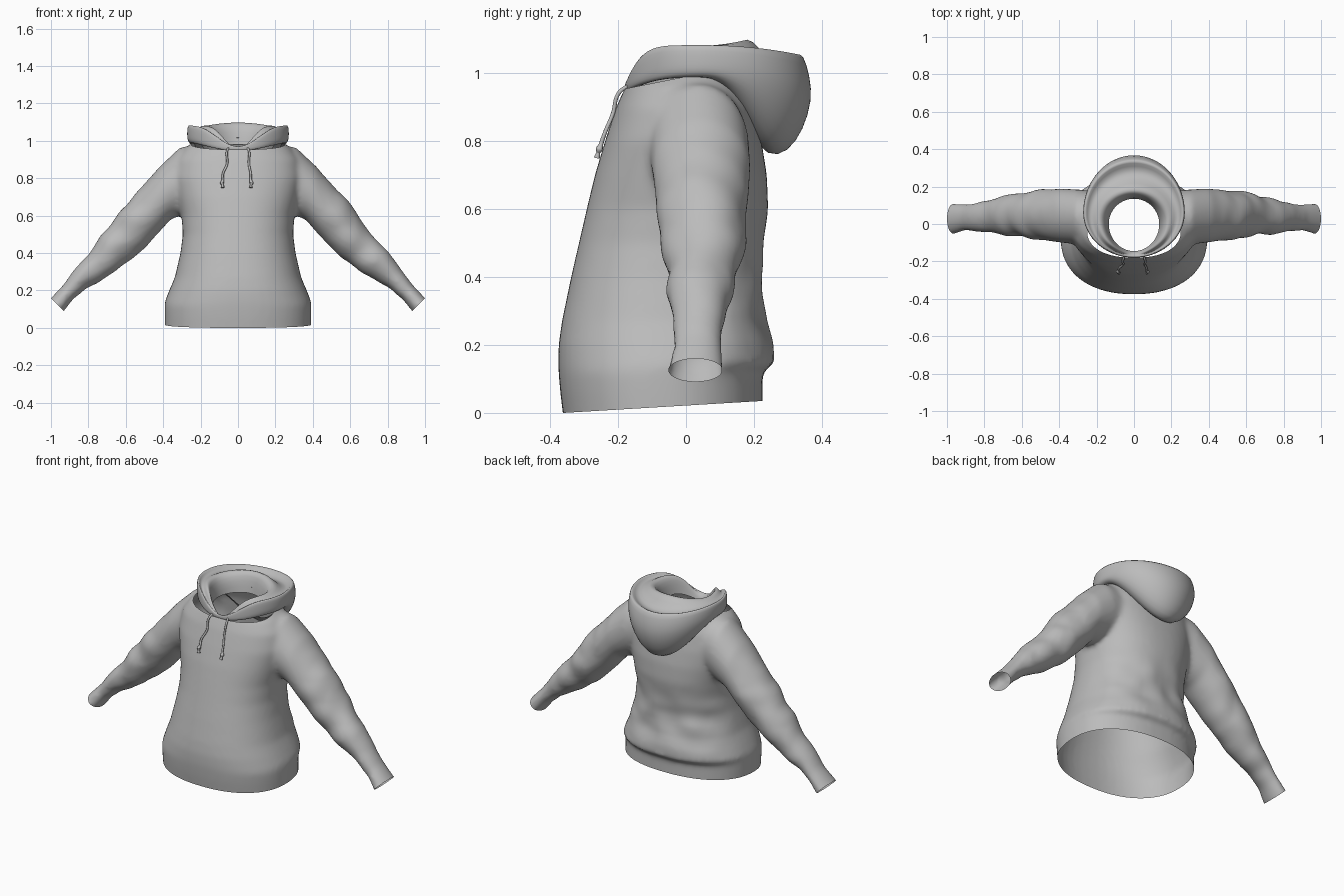
import bpy, bmesh, math
from mathutils import Vector, noise

cube = bpy.data.objects.get("Cube")
if cube:
    bpy.data.objects.remove(cube)

grey = bpy.data.materials.new("grey fleece")
grey.use_nodes = True
colour = (0.5, 0.5, 0.5, 1)
grey.diffuse_color = colour
grey.node_tree.nodes["Principled BSDF"].inputs["Base Color"].default_value = colour


def add_object(name, bm):
    mesh = bpy.data.meshes.new(name)
    bm.to_mesh(mesh)
    bm.free()
    mesh.materials.append(grey)
    for p in mesh.polygons:
        p.use_smooth = True
    obj = bpy.data.objects.new(name, mesh)
    bpy.context.collection.objects.link(obj)
    return obj


def loft(bm, rings, caps=True):
    """Skin closed rings of points with quads."""
    rows = [[bm.verts.new(p) for p in ring] for ring in rings]
    n = len(rows[0])
    for a, b in zip(rows, rows[1:]):
        for i in range(n):
            j = (i + 1) % n
            bm.faces.new((a[i], a[j], b[j], b[i]))
    if caps:
        bm.faces.new(rows[0][::-1])
        bm.faces.new(rows[-1])


def power(v, e):
    return math.copysign(abs(v) ** e, v)


def angles(n):
    return [2 * math.pi * i / n for i in range(n)]


def body_ring(z, front, back, half, e=0.88):
    mid = (front + back) / 2
    depth = (back - front) / 2
    return [(half * power(math.cos(t), e), mid + depth * power(math.sin(t), e), z)
            for t in angles(48)]


def sleeve_ring(low, high, front, back, side):
    lo, hi = Vector((low[0], 0, low[1])), Vector((high[0], 0, high[1]))
    ring = []
    for t in angles(32):
        p = (lo + hi) / 2 + (hi - lo) / 2 * math.sin(t)
        p.y = (front + back) / 2 + (back - front) / 2 * math.cos(t)
        p.x *= side
        ring.append(p)
    return ring if side < 0 else ring[::-1]


# Body profile: height, front, back, half width
body = [
    (-0.06, -0.355, 0.225, 0.39), (0.06, -0.37, 0.225, 0.392),
    (0.12, -0.375, 0.225, 0.392), (0.145, -0.376, 0.262, 0.39),
    (0.2, -0.375, 0.258, 0.368), (0.27, -0.365, 0.235, 0.338),
    (0.4, -0.338, 0.22, 0.308), (0.5, -0.315, 0.228, 0.295),
    (0.6, -0.292, 0.242, 0.302), (0.7, -0.268, 0.238, 0.325),
    (0.8, -0.238, 0.222, 0.345), (0.9, -0.205, 0.2, 0.33),
    (0.96, -0.178, 0.175, 0.285), (1.0, -0.15, 0.155, 0.23),
    (1.03, -0.12, 0.13, 0.15)]

# Sleeve profile: underside point, upper point, front, back
sleeve = [
    ((0.1, 0.68), (0.14, 0.99), -0.09, 0.16), ((0.28, 0.61), (0.31, 0.965), -0.11, 0.185),
    ((0.36, 0.58), (0.42, 0.862), -0.1, 0.19), ((0.43, 0.5), (0.52, 0.745), -0.09, 0.185),
    ((0.5, 0.425), (0.62, 0.635), -0.075, 0.175), ((0.56, 0.365), (0.7, 0.525), -0.065, 0.16),
    ((0.7, 0.28), (0.8, 0.405), -0.052, 0.135), ((0.82, 0.2), (0.89, 0.292), -0.04, 0.11),
    ((0.88, 0.155), (0.93, 0.235), -0.035, 0.105), ((0.93, 0.09), (1.0, 0.16), -0.055, 0.11),
    ((0.96, 0.06), (1.03, 0.13), -0.06, 0.115)]

# Body and sleeves welded into one skin
bm = bmesh.new()
loft(bm, [body_ring(*r) for r in body])
for side in (-1, 1):
    loft(bm, [sleeve_ring(*r, side) for r in sleeve])
bmesh.ops.recalc_face_normals(bm, faces=bm.faces)
blank = add_object("sweater_blank", bm)
remesh = blank.modifiers.new("weld", "REMESH")
remesh.mode = "VOXEL"
remesh.voxel_size = 0.013
welded = blank.evaluated_get(bpy.context.evaluated_depsgraph_get())
bm = bmesh.new()
bm.from_mesh(welded.to_mesh())
bpy.data.objects.remove(blank)
for _ in range(5):
    bmesh.ops.smooth_vert(bm, verts=bm.verts, factor=0.5,
                          use_axis_x=True, use_axis_y=True, use_axis_z=True)

# Soft cloth folds on the sleeves and the lower back
bm.normal_update()
for v in bm.verts:
    x, y, z = v.co
    arm = max(0, min(1, (abs(x) - 0.4) * 6)) * max(0, min(1, (0.92 - abs(x)) * 8))
    waist = max(0, min(1, y * 8)) * max(0, 1 - abs(z - 0.35) * 4) * (abs(x) < 0.42)
    v.co += v.normal * noise.noise(Vector((x * 8, y * 5, z * 9))) * 0.014 * max(arm, waist)

# Open the hem, cuffs and neck
for point, normal in (((0, -0.36, 0), (0, 0.06, -1)), ((1, 0, 0.16), (1, 0, -1)),
                      ((-1, 0, 0.16), (-1, 0, -1)), ((0, -0.17, 0.955), (0, -0.2, 1))):
    bmesh.ops.bisect_plane(bm, geom=bm.verts[:] + bm.edges[:] + bm.faces[:],
                           plane_co=point, plane_no=normal, clear_outer=True)
add_object("sweater_body", bm)


def hood_ring(front, back, half, z_front, z_side, z_back, mid, sharp):
    ring = []
    for t in angles(64):
        c, s = math.cos(t), math.sin(t)
        if s < 0:
            y = mid + (mid - front) * s
            z = z_side + (z_front - z_side) * abs(s) ** sharp
        else:
            y = mid + (back - mid) * s
            z = z_side + (z_back - z_side) * s ** 2
        ring.append((half * c, y, z))
    return ring


# Hood: outer bag, rim, then the folded inner collar
hood = [
    (-0.165, 0.19, 0.2, 0.945, 0.99, 0.82, 0.05, 3),
    (-0.175, 0.24, 0.24, 0.945, 0.985, 0.75, 0.05, 3),
    (-0.178, 0.3, 0.262, 0.95, 0.99, 0.765, 0.06, 3),
    (-0.18, 0.345, 0.27, 0.955, 1.005, 0.83, 0.06, 4),
    (-0.18, 0.372, 0.272, 0.96, 1.025, 0.92, 0.06, 4),
    (-0.18, 0.365, 0.272, 0.965, 1.05, 0.99, 0.06, 5),
    (-0.178, 0.345, 0.27, 0.97, 1.08, 1.055, 0.06, 6),
    (-0.172, 0.33, 0.258, 0.97, 1.085, 1.055, 0.06, 6),
    (-0.168, 0.29, 0.242, 0.968, 1.06, 1.02, 0.05, 6),
    (-0.166, 0.24, 0.215, 0.965, 1.065, 1.04, 0.04, 6),
    (-0.162, 0.195, 0.19, 0.962, 1.085, 1.1, 0.03, 6),
    (-0.158, 0.165, 0.165, 0.958, 1.075, 1.1, 0.02, 6),
    (-0.15, 0.145, 0.145, 0.95, 1.03, 1.05, 0.0, 5),
    (-0.145, 0.135, 0.135, 0.935, 0.975, 0.98, 0.0, 4)]
bm = bmesh.new()
loft(bm, [hood_ring(*r) for r in hood], caps=False)
hood_obj = add_object("hood", bm)
smooth = hood_obj.modifiers.new("smooth", "SUBSURF")
smooth.levels = smooth.render_levels = 1


# Drawstrings with thicker knotted tips
def tube(name, points):
    curve = bpy.data.curves.new(name, "CURVE")
    curve.dimensions = "3D"
    curve.bevel_depth = 0.006
    curve.bevel_resolution = 2
    curve.use_fill_caps = True
    curve.materials.append(grey)
    spline = curve.splines.new("BEZIER")
    spline.bezier_points.add(len(points) - 1)
    for bp, (co, radius) in zip(spline.bezier_points, points):
        bp.co = co
        bp.radius = radius
        bp.handle_left_type = bp.handle_right_type = "AUTO"
    obj = bpy.data.objects.new(name, curve)
    bpy.context.collection.objects.link(obj)


for name, side, drift in (("right_drawstring", -1, 0.025), ("left_drawstring", 1, 0.012)):
    tube(name, [
        ((side * 0.05, -0.165, 0.965), 1), ((side * 0.06, -0.198, 0.94), 1),
        ((side * 0.058, -0.215, 0.88), 1), ((side * (0.056 + drift), -0.24, 0.82), 1),
        ((side * (0.056 + drift), -0.25, 0.79), 1.1), ((side * (0.06 + drift), -0.255, 0.775), 1.8),
        ((side * (0.058 + drift), -0.258, 0.765), 1), ((side * (0.056 + drift), -0.262, 0.75), 1.5)])
